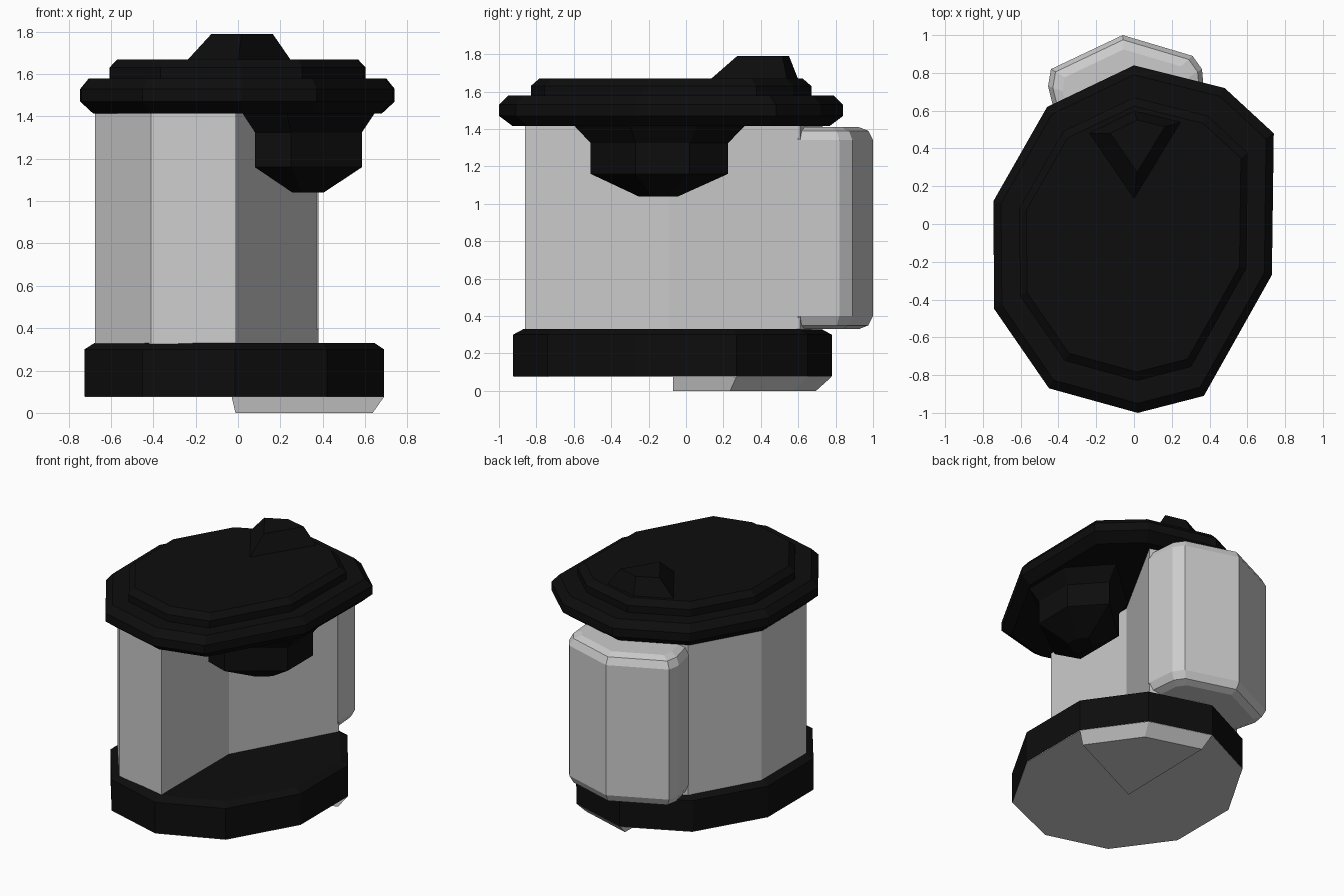
import bpy, bmesh

black = bpy.data.materials.new("black_plastic")
black.diffuse_color = (0.004, 0.004, 0.004, 1)


def loft(name, outline, rings, centre=(0, -0.07), material=None):
    """Stack copies of a plan outline; rings are (z, scale about centre)."""
    bm = bmesh.new()
    cx, cy = centre
    loops = [[bm.verts.new((cx + (x - cx) * s, cy + (y - cy) * s, z)) for x, y in outline]
             for z, s in rings]
    n = len(outline)
    for low, high in zip(loops, loops[1:]):
        for i in range(n):
            j = (i + 1) % n
            bm.faces.new((low[i], low[j], high[j], high[i]))
    bm.faces.new(loops[0][::-1])
    bm.faces.new(loops[-1])
    bmesh.ops.recalc_face_normals(bm, faces=bm.faces)
    mesh = bpy.data.meshes.new(name)
    bm.to_mesh(mesh)
    bm.free()
    obj = bpy.data.objects.new(name, mesh)
    bpy.context.collection.objects.link(obj)
    if material:
        mesh.materials.append(material)
    return obj


# Ten-sided base with a chamfered top and a grey underside
base_outline = [(-0.015, 0.78), (0.42, 0.65), (0.69, 0.27), (0.69, -0.27), (0.42, -0.74),
                (-0.015, -0.925), (-0.45, -0.80), (-0.725, -0.42), (-0.725, 0.10), (-0.45, 0.57)]
loft("base", base_outline, [(0.078, 1), (0.30, 1), (0.33, 0.935)], material=black)
loft("underside", base_outline, [(0.074, 0.998), (0.079, 0.998)])

# Wedge-shaped foot under one back corner
foot_outline = [(-0.03, -0.07), (0.69, 0.27), (0.42, 0.65), (-0.015, 0.78)]
loft("foot", foot_outline, [(0.0, 0.9), (0.076, 1)], centre=(0.15, -0.07))

# Upright body with an angular notch cut out of its front right
body_outline = [(-0.01, -0.86), (-0.01, -0.09), (0.38, 0.61), (0.0, 0.73),
                (-0.41, 0.56), (-0.675, 0.10), (-0.675, -0.41), (-0.41, -0.77)]
loft("body", body_outline, [(0.325, 1), (1.42, 1)])

# Chamfered block on the back
block_outline = [(0.38, 0.60), (0.36, 0.82), (0.31, 0.89), (-0.06, 1.0),
                 (-0.44, 0.82), (-0.455, 0.73), (-0.41, 0.55)]
loft("back_block", block_outline,
     [(0.33, 0.82), (0.35, 0.94), (0.40, 1), (1.34, 1), (1.39, 0.94), (1.41, 0.82)],
     centre=(-0.03, 0.58))

# Stepped lid
lid_outline = [(0.0, 0.84), (0.48, 0.72), (0.74, 0.48), (0.73, -0.27), (0.37, -0.91),
               (0.02, -1.0), (-0.45, -0.87), (-0.74, -0.45), (-0.745, 0.12), (-0.46, 0.62)]
loft("lid", lid_outline,
     [(1.415, 0.92), (1.47, 1), (1.53, 1), (1.58, 0.945), (1.58, 0.815),
      (1.63, 0.815), (1.67, 0.765)], centre=(0, -0.08), material=black)

# Pointed knob on the lid
loft("knob", [(0, 0.13), (0.25, 0.54), (0, 0.60), (-0.24, 0.48)],
     [(1.665, 1), (1.79, 0.59)], centre=(0.04, 0.48), material=black)

# Faceted outlet hanging below the lid inside the notch
outlet_outline = [(0.08, -0.45), (0.25, -0.51), (0.585, -0.27), (0.585, 0.02),
                  (0.40, 0.225), (0.08, -0.06)]
loft("outlet", outlet_outline,
     [(1.04, 0.29), (1.16, 1), (1.325, 1), (1.47, 1.38)],
     centre=(0.33, -0.15), material=black)
